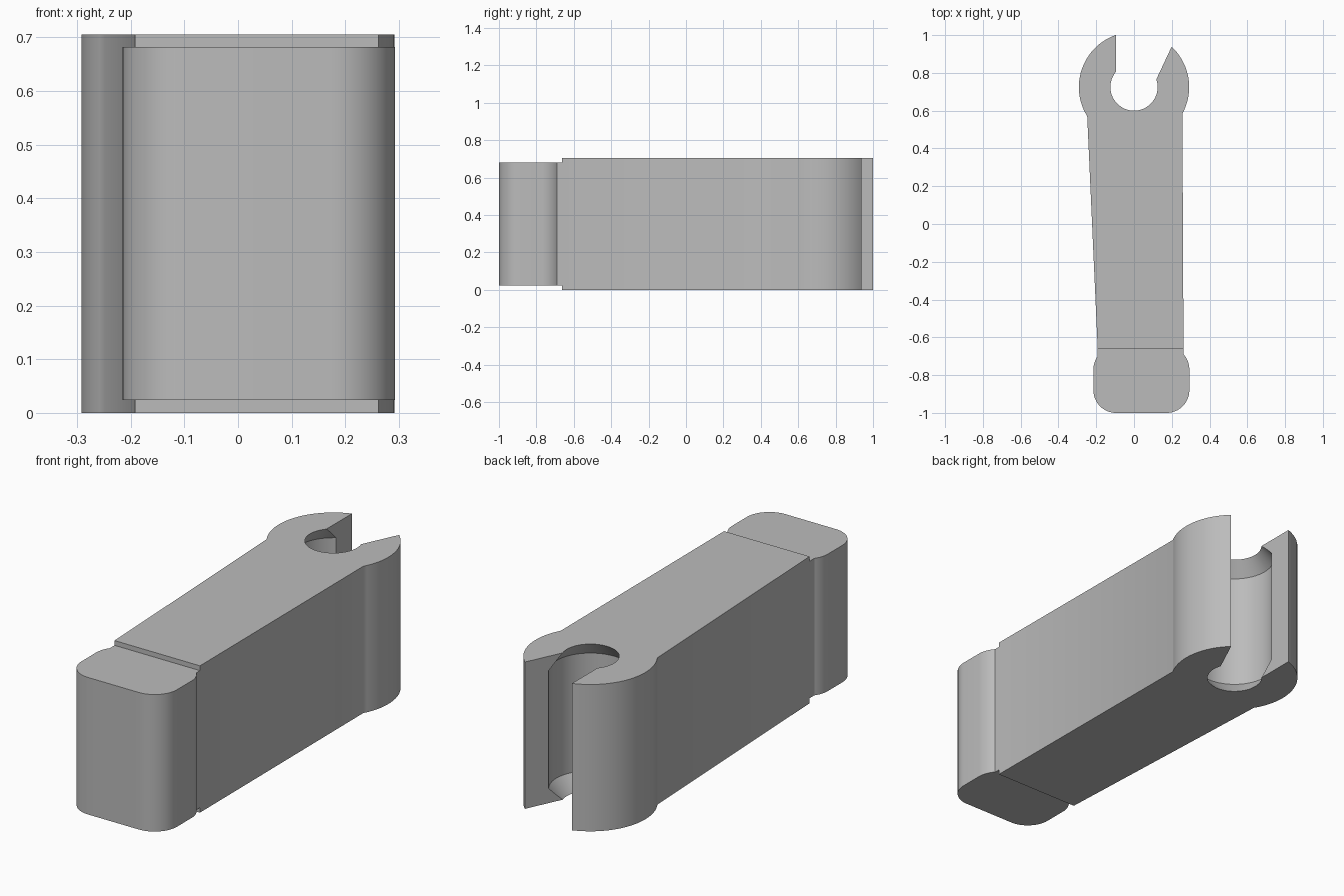
import bpy
import bmesh
from math import cos, sin, radians

if "Cube" in bpy.data.objects:
    bpy.data.objects.remove(bpy.data.objects["Cube"], do_unlink=True)

grey = bpy.data.materials.new("plain_grey")
grey.use_nodes = True
grey.diffuse_color = (0.5, 0.5, 0.5, 1)
grey.node_tree.nodes["Principled BSDF"].inputs["Base Color"].default_value = (0.5, 0.5, 0.5, 1)

HEIGHT = 0.705
HEAD_Y = 0.725
BODY_FRONT = -0.663


def arc(cx, cy, r, start, end, steps):
    angles = [radians(start + (end - start) * i / steps) for i in range(steps + 1)]
    return [(cx + r * cos(a), cy + r * sin(a)) for a in angles]


def add_object(name, bm):
    bmesh.ops.recalc_face_normals(bm, faces=bm.faces)
    mesh = bpy.data.meshes.new(name)
    bm.to_mesh(mesh)
    bm.free()
    mesh.materials.append(grey)
    obj = bpy.data.objects.new(name, mesh)
    bpy.context.collection.objects.link(obj)
    return obj


def extrude_profile(name, points, bottom, top):
    bm = bmesh.new()
    face = bm.faces.new([bm.verts.new((x, y, bottom)) for x, y in points])
    result = bmesh.ops.extrude_face_region(bm, geom=[face], use_keep_orig=True)
    moved = [v for v in result["geom"] if isinstance(v, bmesh.types.BMVert)]
    bmesh.ops.translate(bm, verts=moved, vec=(0, 0, top - bottom))
    return add_object(name, bm)


def lathe(name, rings, cx, cy, sides=64):
    bm = bmesh.new()
    loops = [[bm.verts.new((x, y, z)) for x, y in arc(cx, cy, r, 0, 360, sides)[:-1]]
             for r, z in rings]
    for low, high in zip(loops, loops[1:]):
        for i in range(sides):
            j = (i + 1) % sides
            bm.faces.new((low[i], low[j], high[j], high[i]))
    bm.faces.new(loops[0])
    bm.faces.new(loops[-1])
    return add_object(name, bm)


def select_only(obj):
    bpy.ops.object.select_all(action="DESELECT")
    obj.select_set(True)
    bpy.context.view_layer.objects.active = obj


# Tapered body with an open round jaw
outline = [(0.262, BODY_FRONT)]
outline += arc(0, HEAD_Y, 0.292, -28.7, 47, 20)
outline += [(0.107, 0.742), (-0.095, 0.742)]
outline += arc(0, HEAD_Y, 0.292, 109, 212, 26)
outline += [(-0.192, BODY_FRONT)]
body = extrude_profile("wrench_body", outline, 0, HEIGHT)

# Jaw hole, wider inside than at its top and bottom lips
lip, bore, taper = 0.125, 0.182, 0.07
cutter = lathe("jaw_hole_cutter", [
    (lip, -0.05), (lip, 0), (bore, taper),
    (bore, HEIGHT - taper), (lip, HEIGHT), (lip, HEIGHT + 0.05)], 0, HEAD_Y)
cutter.hide_render = True
cut = body.modifiers.new("jaw_hole", "BOOLEAN")
cut.operation = "DIFFERENCE"
cut.solver = "EXACT"
cut.object = cutter
select_only(body)
bpy.ops.object.modifier_apply(modifier=cut.name)
bpy.data.objects.remove(cutter, do_unlink=True)

# Rounded end cap with a short neck against the body
left, right, r = -0.095, 0.173, 0.12
cap_outline = [(-0.192, BODY_FRONT)]
cap_outline += arc(left, -0.77, r, 144, 180, 8)
cap_outline += arc(left, -0.88, r, 180, 270, 16)
cap_outline += arc(right, -0.88, r, 270, 360, 16)
cap_outline += arc(right, -0.77, r, 0, 42, 8)
cap_outline += [(0.262, BODY_FRONT)]
end_cap = extrude_profile("end_cap", cap_outline, 0.024, 0.682)

for part in (body, end_cap):
    select_only(part)
    bpy.ops.object.shade_smooth_by_angle(angle=radians(30))
